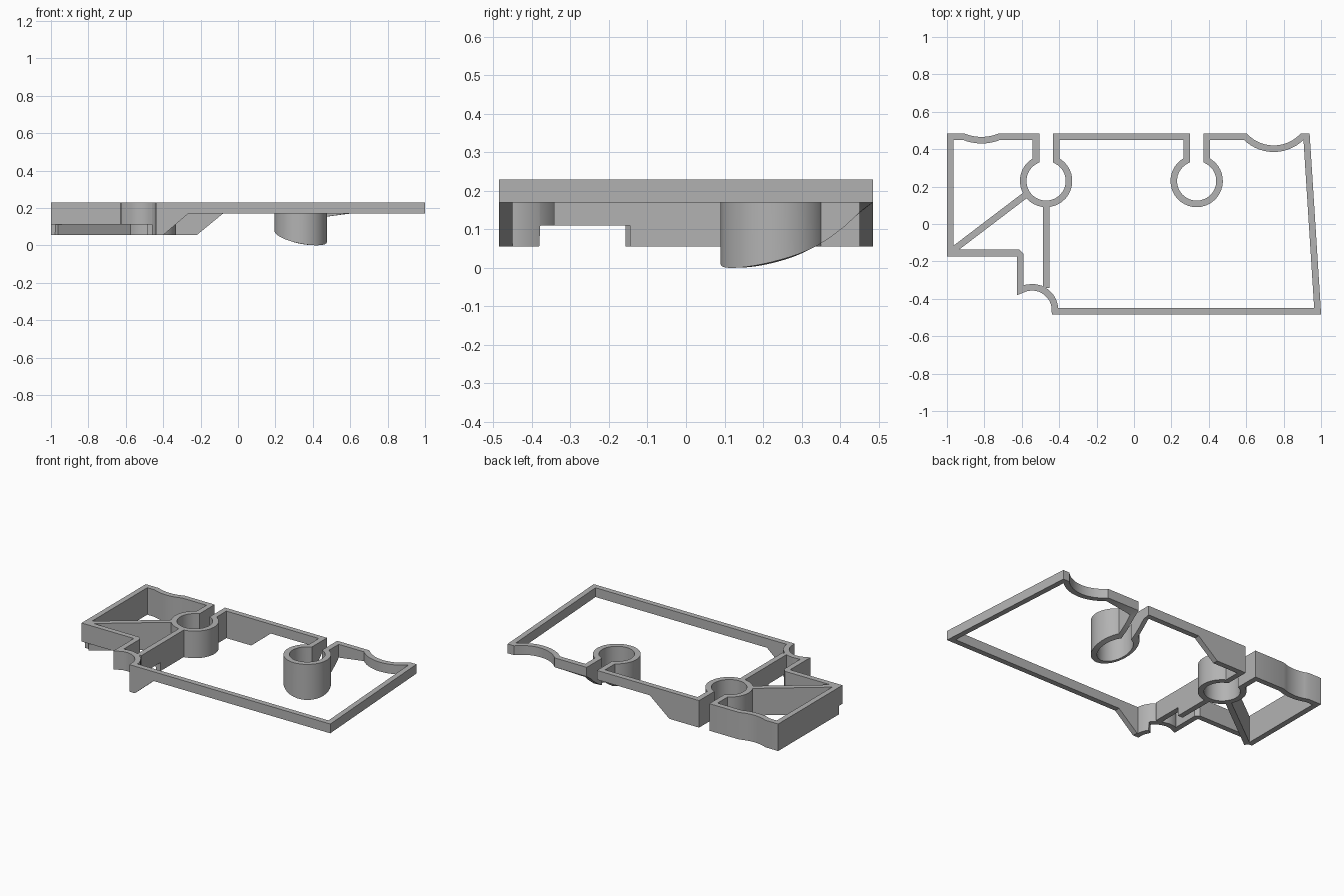
import bpy, bmesh, math
from mathutils import Vector

cube = bpy.data.objects.get("Cube")
if cube:
    bpy.data.objects.remove(cube, do_unlink=True)

TOP, THIN, DEEP, STEP = 0.23, 0.17, 0.055, 0.11
HALF = 0.0175                      # half the wall thickness
BACK, FRONT = 0.4675, -0.4675      # wall centre lines
RING_R, GAP = 0.1225, 0.054        # socket ring radius, half slot spacing

grey = bpy.data.materials.new("plain_grey")
grey.use_nodes = True
grey.diffuse_color = (0.45, 0.45, 0.45, 1)
grey.node_tree.nodes["Principled BSDF"].inputs["Base Color"].default_value = grey.diffuse_color


def domed(x, y):
    """Underside height of the rounded socket."""
    d2 = (x - 0.42) ** 2 + (y - 0.12) ** 2
    return min(THIN, 0.45 - math.sqrt(max(0.2025 - d2, 0)))


def arc(cx, cy, r, a0, a1, n, low):
    angles = [math.radians(a0 + (a1 - a0) * i / n) for i in range(n + 1)]
    return [(cx + r * math.cos(a), cy + r * math.sin(a), low) for a in angles]


def socket(cx, low):
    """Slot wall, ring and second slot wall, entered from the back wall."""
    a = math.degrees(math.acos(GAP / RING_R))
    ys = (BACK, 0.44, 0.41, 0.375)
    return ([(cx + GAP, y, low) for y in ys]
            + arc(cx, 0.23, RING_R, a, -180 - a, 32, low)
            + [(cx - GAP, y, low) for y in reversed(ys)])


def wall(name, path, closed=False):
    """Mitred wall along a path of (x, y, underside); None means domed."""
    bm = bmesh.new()
    n = len(path)
    rows = []
    for i, (x, y, low) in enumerate(path):
        p = Vector((x, y))
        prev, nxt = path[i - 1], path[(i + 1) % n]
        d0 = (p - Vector(prev[:2])).normalized()
        d1 = (Vector(nxt[:2]) - p).normalized()
        if not closed and i == 0:
            d0 = d1
        if not closed and i == n - 1:
            d1 = d0
        n0, n1 = Vector((-d0.y, d0.x)), Vector((-d1.y, d1.x))
        m = (n0 + n1).normalized()
        m *= HALF / m.dot(n1)
        row = []
        for q in (p + m, p - m):
            z = domed(q.x, q.y) if low is None else low
            row += [bm.verts.new((q.x, q.y, TOP)), bm.verts.new((q.x, q.y, z))]
        rows.append((row[0], row[2], row[3], row[1]))
    for i in range(n if closed else n - 1):
        a, b = rows[i], rows[(i + 1) % n]
        for k in range(4):
            j = (k + 1) % 4
            bm.faces.new((a[k], a[j], b[j], b[k]))
    if not closed:
        bm.faces.new(rows[0])
        bm.faces.new(rows[-1])
    bmesh.ops.recalc_face_normals(bm, faces=bm.faces[:])
    me = bpy.data.meshes.new(name)
    bm.to_mesh(me)
    bm.free()
    me.materials.append(grey)
    ob = bpy.data.objects.new(name, me)
    bpy.context.collection.objects.link(ob)
    bpy.ops.object.select_all(action='DESELECT')
    ob.select_set(True)
    bpy.context.view_layer.objects.active = ob
    bpy.ops.object.shade_smooth_by_angle(angle=math.radians(25))
    return ob


# Front wall with its sloped drop, then the leaning right wall
path = [(-0.4225, FRONT, DEEP), (-0.4, FRONT, DEEP), (-0.265, FRONT, THIN),
        (0.982, FRONT, THIN), (0.9225, BACK, THIN)]
# Back wall: scallop and domed socket
path += arc(0.747, 0.614, 0.2115, -43.9, -136.1, 14, THIN)
path += socket(0.335, None)
# Back wall: slope down to the deep side and second socket
path += [(-0.08, BACK, THIN), (-0.22, BACK, DEEP)]
path += socket(-0.47, DEEP)
# Shallow dip and left wall
path += arc(-0.815, 0.70, 0.252, -67.3, -112.7, 8, DEEP)
path += [(-0.9825, BACK, DEEP), (-0.9825, -0.136, DEEP), (-0.9825, -0.137, STEP)]
# Stepped corner and quarter scallop
path += [(-0.9825, -0.155, STEP), (-0.62, -0.155, STEP), (-0.6075, -0.1675, STEP)]
path += arc(-0.545, -0.46, RING_R, 120.7, 35.2, 5, STEP)
path += arc(-0.545, -0.46, RING_R, 34.6, 8, 3, DEEP)
wall("outer_wall", path, closed=True)

# Inner ribs
wall("straight_rib", [(-0.47, -0.342, STEP), (-0.47, -0.146, STEP),
                      (-0.47, -0.145, DEEP), (-0.47, 0.1, DEEP)])
wall("diagonal_rib", [(-0.972, -0.143, DEEP), (-0.58, 0.155, DEEP)])
